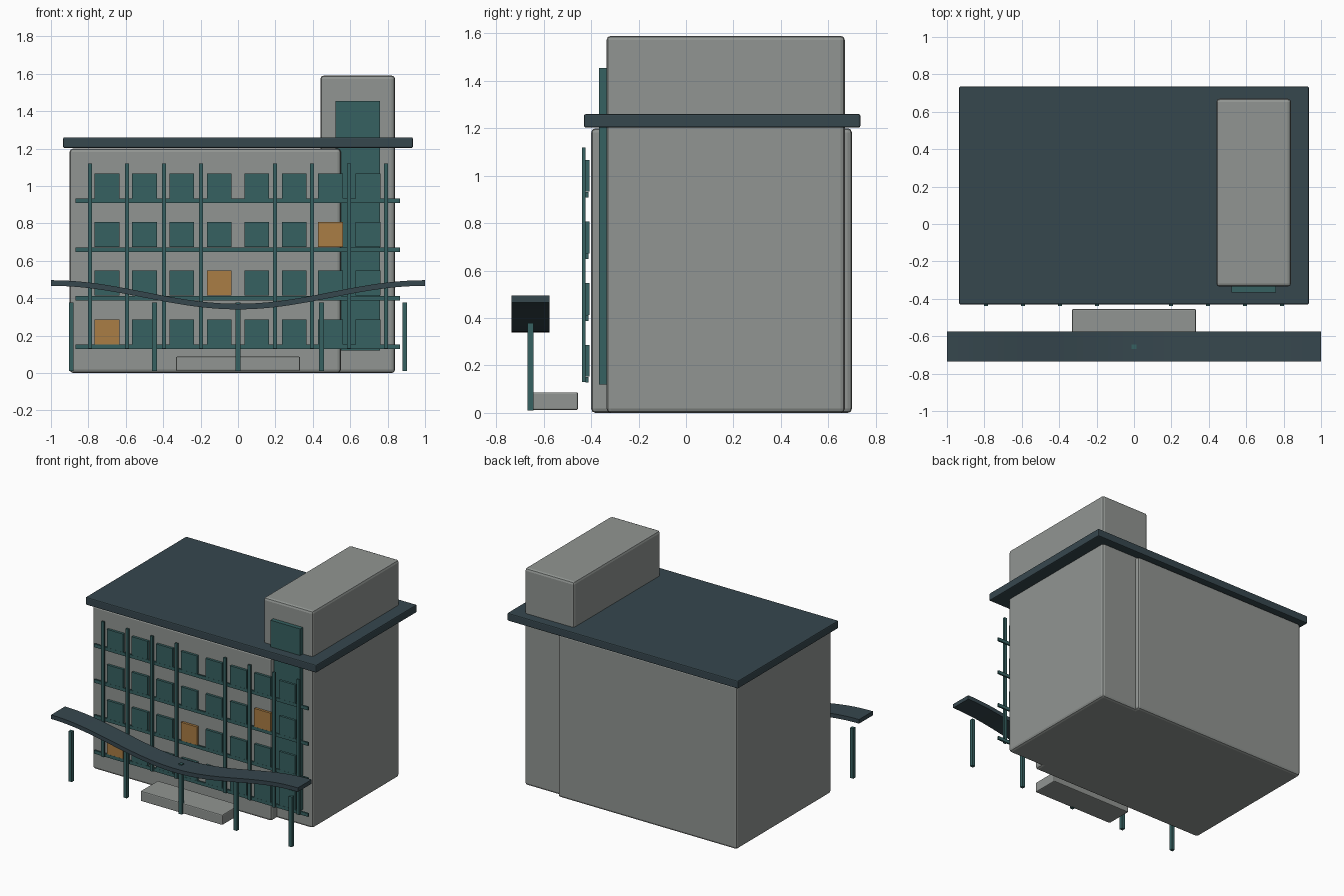
import bpy, bmesh, math

if "Cube" in bpy.data.objects:
    bpy.data.objects.remove(bpy.data.objects["Cube"])


def material(name, rgb):
    m = bpy.data.materials.new(name)
    m.diffuse_color = (*rgb, 1)
    m.use_nodes = True
    m.node_tree.nodes["Principled BSDF"].inputs["Base Color"].default_value = m.diffuse_color
    return m


CONCRETE = material("concrete grey", (0.283, 0.301, 0.287))
SLATE = material("dark slate", (0.037, 0.063, 0.076))
TEAL = material("teal", (0.037, 0.119, 0.119))
AMBER = material("amber", (0.402, 0.205, 0.058))


def finish(name, bm, mat):
    bmesh.ops.recalc_face_normals(bm, faces=bm.faces)
    mesh = bpy.data.meshes.new(name)
    bm.to_mesh(mesh)
    bm.free()
    mesh.materials.append(mat)
    obj = bpy.data.objects.new(name, mesh)
    bpy.context.collection.objects.link(obj)
    return obj


def box(name, x, y, z, mat, bevel=0.0, segments=2):
    """Box spanning the given (min, max) ranges, with optional rounded edges."""
    bm = bmesh.new()
    bmesh.ops.create_cube(bm, size=1)
    for v in bm.verts:
        for i, (lo, hi) in enumerate((x, y, z)):
            v.co[i] = hi if v.co[i] > 0 else lo
    if bevel:
        bmesh.ops.bevel(bm, geom=bm.edges[:], offset=bevel, segments=segments,
                        profile=0.5, affect='EDGES')
    return finish(name, bm, mat)


def around(c, half):
    return (c - half, c + half)


# Main volumes
box("main_block", (-0.90, 0.55), (-0.40, 0.70), (0, 1.20), CONCRETE, 0.018)
box("stair_tower", (0.44, 0.84), (-0.335, 0.67), (0, 1.59), CONCRETE, 0.018)
box("roof_slab", (-0.935, 0.935), (-0.43, 0.735), (1.203, 1.26), SLATE, 0.007)
box("tower_glazing", (0.52, 0.76), (-0.366, -0.33), (0.12, 1.455), TEAL)

# Window grid, with a few lit windows
columns = [-0.70, -0.50, -0.30, -0.10, 0.10, 0.30, 0.495, 0.695]
lit = {(0, 0), (1, 3), (2, 6)}
for row in range(4):
    zc = 0.22 + 0.26 * row
    for col, xc in enumerate(columns):
        box(f"window_{row}_{col}", around(xc, 0.066), (-0.425, -0.407),
            around(zc, 0.067), AMBER if (row, col) in lit else TEAL)
    # Horizontal rail under each row
    box(f"facade_rail_{row}", (-0.87, 0.866), (-0.424, -0.412),
        around(zc - 0.08, 0.012), TEAL)

# Vertical fins
for i in range(1, 5):
    for side, s in (("left", -1), ("right", 1)):
        box(f"facade_fin_{side}_{i}", around(s * i * 0.198, 0.011),
            (-0.438, -0.424), (0.13, 1.12), TEAL)

# Wavy entrance canopy
bm = bmesh.new()
rings = []
STEPS = 40
for i in range(STEPS + 1):
    x = -1 + 2 * i / STEPS
    z = 0.418 - 0.063 * math.cos(math.pi * x)
    rings.append([bm.verts.new((x, y, z + dz)) for y, dz in
                  ((-0.735, -0.015), (-0.575, -0.015), (-0.575, 0.015), (-0.735, 0.015))])
for a, b in zip(rings, rings[1:]):
    for k in range(4):
        n = (k + 1) % 4
        bm.faces.new((a[k], a[n], b[n], b[k]))
bm.faces.new(rings[0])
bm.faces.new(rings[-1])
canopy = finish("canopy", bm, SLATE)
bpy.context.view_layer.objects.active = canopy
canopy.select_set(True)
bpy.ops.object.shade_smooth_by_angle()

# Canopy posts
for i in range(5):
    box(f"canopy_post_{i}", around(-0.892 + 0.446 * i, 0.0125),
        (-0.669, -0.644), (0.01, 0.378), TEAL)

# Entrance step
box("entrance_step", (-0.332, 0.332), (-0.655, -0.455), (0.012, 0.087), CONCRETE, 0.007)
